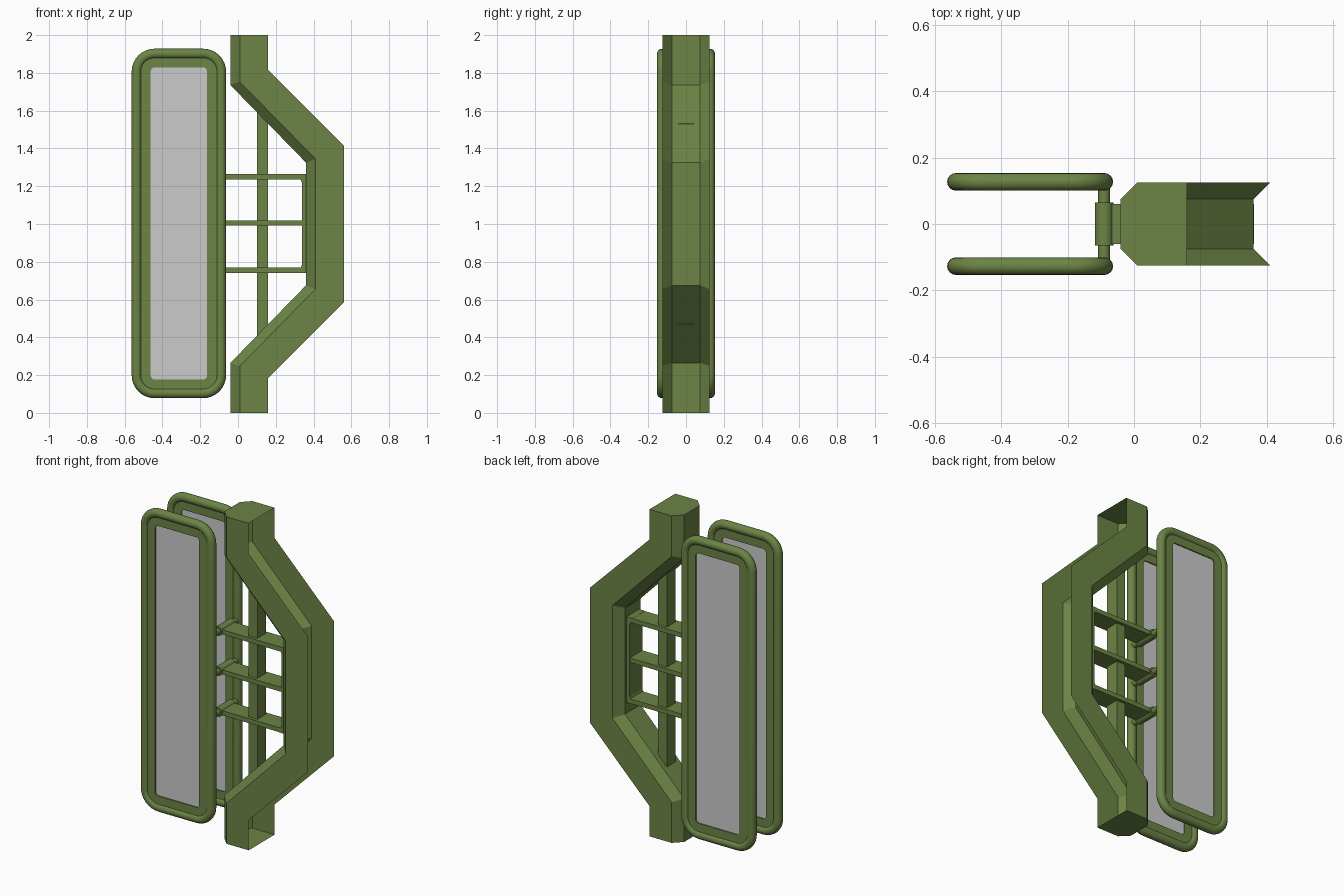
import bpy, bmesh, math
from mathutils import Vector

if "Cube" in bpy.data.objects:
    bpy.data.objects.remove(bpy.data.objects["Cube"])

green = bpy.data.materials.new("olive_green")
green.diffuse_color = (0.15, 0.23, 0.06, 1)
green.use_nodes = True
green.node_tree.nodes["Principled BSDF"].inputs["Base Color"].default_value = green.diffuse_color


def finish(name, bm, mat=green, smooth=False):
    bmesh.ops.recalc_face_normals(bm, faces=bm.faces)
    me = bpy.data.meshes.new(name)
    bm.to_mesh(me)
    bm.free()
    ob = bpy.data.objects.new(name, me)
    bpy.context.collection.objects.link(ob)
    if mat:
        me.materials.append(mat)
    if smooth:
        bpy.ops.object.select_all(action='DESELECT')
        ob.select_set(True)
        bpy.context.view_layer.objects.active = ob
        bpy.ops.object.shade_smooth_by_angle(angle=math.radians(40))
    return ob


def grid_faces(bm, rows, close_u=False, close_v=False):
    """Quads between successive rows of vertices."""
    n, m = len(rows), len(rows[0])
    for i in range(n if close_u else n - 1):
        for j in range(m if close_v else m - 1):
            a, b = rows[i], rows[(i + 1) % n]
            k = (j + 1) % m
            bm.faces.new((a[j], a[k], b[k], b[j]))


def prism(name, pts, half, y=0, mat=green):
    """xz outline extruded along y."""
    bm = bmesh.new()
    rows = [[bm.verts.new((x, y + s * half, z)) for x, z in pts] for s in (-1, 1)]
    grid_faces(bm, rows, close_v=True)
    for r in rows:
        bm.faces.new(r)
    return finish(name, bm, mat)


def cylinder_y(name, x, z, r, half):
    n = 16
    ring = [(x + r * math.cos(2 * math.pi * i / n), z + r * math.sin(2 * math.pi * i / n))
            for i in range(n)]
    ob = prism(name, ring, half)
    bpy.context.view_layer.objects.active = ob
    bpy.ops.object.select_all(action='DESELECT')
    ob.select_set(True)
    bpy.ops.object.shade_smooth_by_angle(angle=math.radians(40))


def rounded_rect(hw, hh, r, n=8):
    """Points and outward directions about the panel centre."""
    out = []
    for q, (sx, sz) in enumerate(((1, 1), (-1, 1), (-1, -1), (1, -1))):
        for i in range(n + 1):
            a = (q + i / n) * math.pi / 2
            d = (math.cos(a), math.sin(a))
            out.append((CX + sx * (hw - r) + r * d[0], CZ + sz * (hh - r) + r * d[1], d))
    return out


# Bent channel frame, open on its outer side, chamfered on its inner side
outer = [(0.16, 2), (0.16, 1.815), (0.562, 1.413), (0.562, 0.587), (0.16, 0.185), (0.16, 0)]
edge = [(0.01, 2), (0.01, 1.752), (0.41, 1.345), (0.41, 0.655), (0.01, 0.248), (0.01, 0)]
inner = [(-0.04, 2), (-0.04, 1.735), (0.36, 1.325), (0.36, 0.675), (-0.04, 0.265), (-0.04, 0)]
bm = bmesh.new()
rows = [[bm.verts.new((x, y, z)) for x, z in path] for path, y in
        ((outer, -0.125), (edge, -0.125), (inner, -0.075),
         (inner, 0.075), (edge, 0.125), (outer, 0.125))]
grid_faces(bm, rows)
for end in (0, -1):
    bm.faces.new([r[end] for r in rows])
finish("channel_frame", bm)

# Vertical strut between the two slanted arms
prism("vertical_strut", [(0.10, 1.593), (0.16, 1.531), (0.16, 0.469), (0.10, 0.407)], 0.042)

# Bracket plate with small corner gussets, and three rungs carrying hinges
prism("bracket_plate", [(0.362, 0.74), (0.362, 1.265), (0.32, 1.265), (0.32, 1.238),
                        (0.333, 1.234), (0.338, 1.22), (0.338, 0.785),
                        (0.333, 0.771), (0.32, 0.767), (0.32, 0.74)], 0.061)
for i, z in enumerate((0.755, 1.005, 1.25)):
    prism("rung_%d" % i, [(-0.09, z - 0.014), (0.345, z - 0.014),
                          (0.345, z + 0.014), (-0.09, z + 0.014)], 0.06)
    cylinder_y("hinge_collar_%d" % i, -0.09, z, 0.028, 0.065)
    cylinder_y("hinge_rod_%d" % i, -0.09, z, 0.018, 0.125)

# Two tall panels: tube rim, border plate and grey inset
CX, CZ = -0.313, 1.003
R = 0.0265
for side, y0 in (("front", -0.127), ("back", 0.127)):
    bm = bmesh.new()
    rows = []
    for x, z, d in rounded_rect(0.25 - R, 0.925 - R, 0.095):
        ring = [2 * math.pi * k / 16 for k in range(16)]
        rows.append([bm.verts.new((x + d[0] * R * math.cos(a), y0 + R * math.sin(a),
                                   z + d[1] * R * math.cos(a))) for a in ring])
    grid_faces(bm, rows, close_u=True, close_v=True)
    finish(side + "_panel_rim", bm, smooth=True)

    bm = bmesh.new()
    big = rounded_rect(0.216, 0.891, 0.085)
    hole = rounded_rect(0.149, 0.826, 0.02)
    rows = [[bm.verts.new((x, y0 + h, z)) for x, z, d in loop]
            for loop, h in ((big, -0.014), (hole, -0.014), (hole, 0.014), (big, 0.014))]
    grid_faces(bm, rows, close_u=True, close_v=True)
    finish(side + "_panel_border", bm)

    prism(side + "_panel_inset", [(x, z) for x, z, d in rounded_rect(0.15, 0.827, 0.02)],
          0.007, y0, None)
